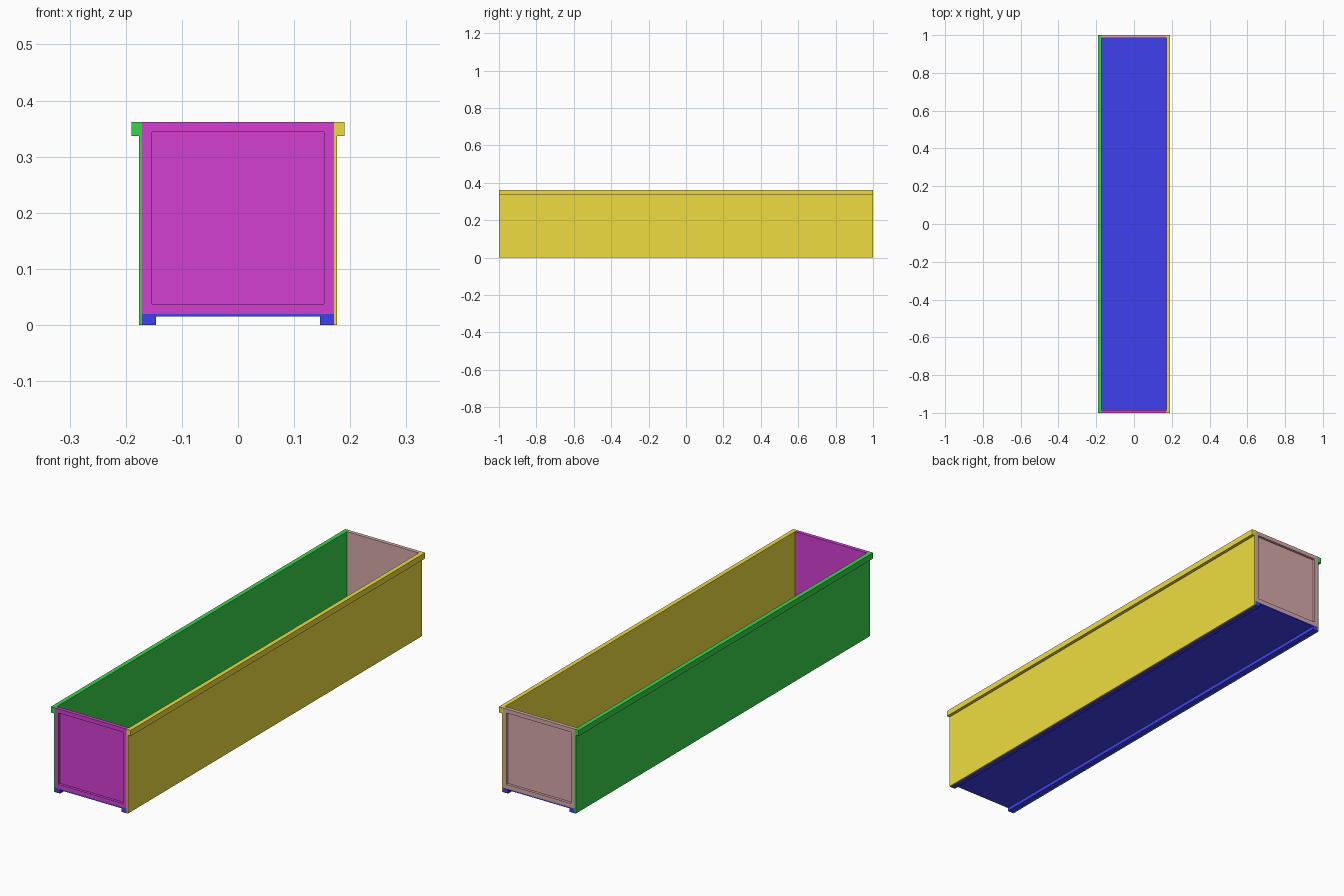
import bpy, bmesh
from mathutils import Vector

if "Cube" in bpy.data.objects:
    bpy.data.objects.remove(bpy.data.objects["Cube"])

HALF_LEN, TOP = 1.0, 0.362
INNER, WALL, LIP = 0.171, 0.176, 0.19   # half widths
FRAME, SHEET = 0.025, 0.005             # frame border, sheet thickness
FLOOR, END = 0.02, 0.016                # floor height, end panel depth


def finish(name, bm, color):
    bmesh.ops.recalc_face_normals(bm, faces=bm.faces[:])
    mesh = bpy.data.meshes.new(name)
    bm.to_mesh(mesh)
    bm.free()
    mat = bpy.data.materials.new(name + "_paint")
    mat.diffuse_color = (*color, 1)
    mat.use_nodes = True
    mat.node_tree.nodes["Principled BSDF"].inputs["Base Color"].default_value = mat.diffuse_color
    mesh.materials.append(mat)
    obj = bpy.data.objects.new(name, mesh)
    bpy.context.collection.objects.link(obj)
    return obj


def extrude_profile(name, points, color):
    """Extrude an x-z cross-section along the full length."""
    bm = bmesh.new()
    face = bm.faces.new([bm.verts.new((x, -HALF_LEN, z)) for x, z in points])
    res = bmesh.ops.extrude_face_region(bm, geom=[face])
    verts = [g for g in res["geom"] if isinstance(g, bmesh.types.BMVert)]
    bmesh.ops.translate(bm, verts=verts, vec=(0, 2 * HALF_LEN, 0))
    return finish(name, bm, color)


def end_panel(name, side, color):
    """Framed panel, recessed on its outer face."""
    bm = bmesh.new()
    bmesh.ops.create_cube(bm, size=1)
    bmesh.ops.scale(bm, verts=bm.verts, vec=(2 * INNER, END, TOP - FLOOR))
    bmesh.ops.translate(bm, verts=bm.verts,
                        vec=(0, side * (HALF_LEN - END / 2), (TOP + FLOOR) / 2))
    bm.normal_update()
    outer = max(bm.faces, key=lambda f: f.normal.dot(Vector((0, side, 0))))
    bmesh.ops.inset_region(bm, faces=[outer], thickness=FRAME)
    res = bmesh.ops.extrude_face_region(bm, geom=[outer])
    verts = [g for g in res["geom"] if isinstance(g, bmesh.types.BMVert)]
    bmesh.ops.translate(bm, verts=verts, vec=(0, -side * (END - SHEET), 0))
    if outer.is_valid:
        bmesh.ops.delete(bm, geom=[outer], context='FACES_ONLY')
    return finish(name, bm, color)


# Long side walls with an outward rim along the top
wall = [(INNER, 0), (WALL, 0), (WALL, TOP - FRAME), (LIP, TOP - FRAME),
        (LIP, TOP), (INNER, TOP)]
extrude_profile("right_wall", wall, (0.86, 0.72, 0.05))
extrude_profile("left_wall", [(-x, z) for x, z in wall], (0.04, 0.66, 0.07))

# Floor with a runner under each long edge
foot, under = INNER - FRAME, FLOOR - SHEET
half = [(INNER, FLOOR), (INNER, 0), (foot, 0), (foot, under)]
extrude_profile("floor", half + [(-x, z) for x, z in reversed(half)], (0.05, 0.05, 0.87))

# End panels
end_panel("front_panel", -1, (0.65, 0.05, 0.65))
end_panel("back_panel", 1, (0.68, 0.4, 0.4))
